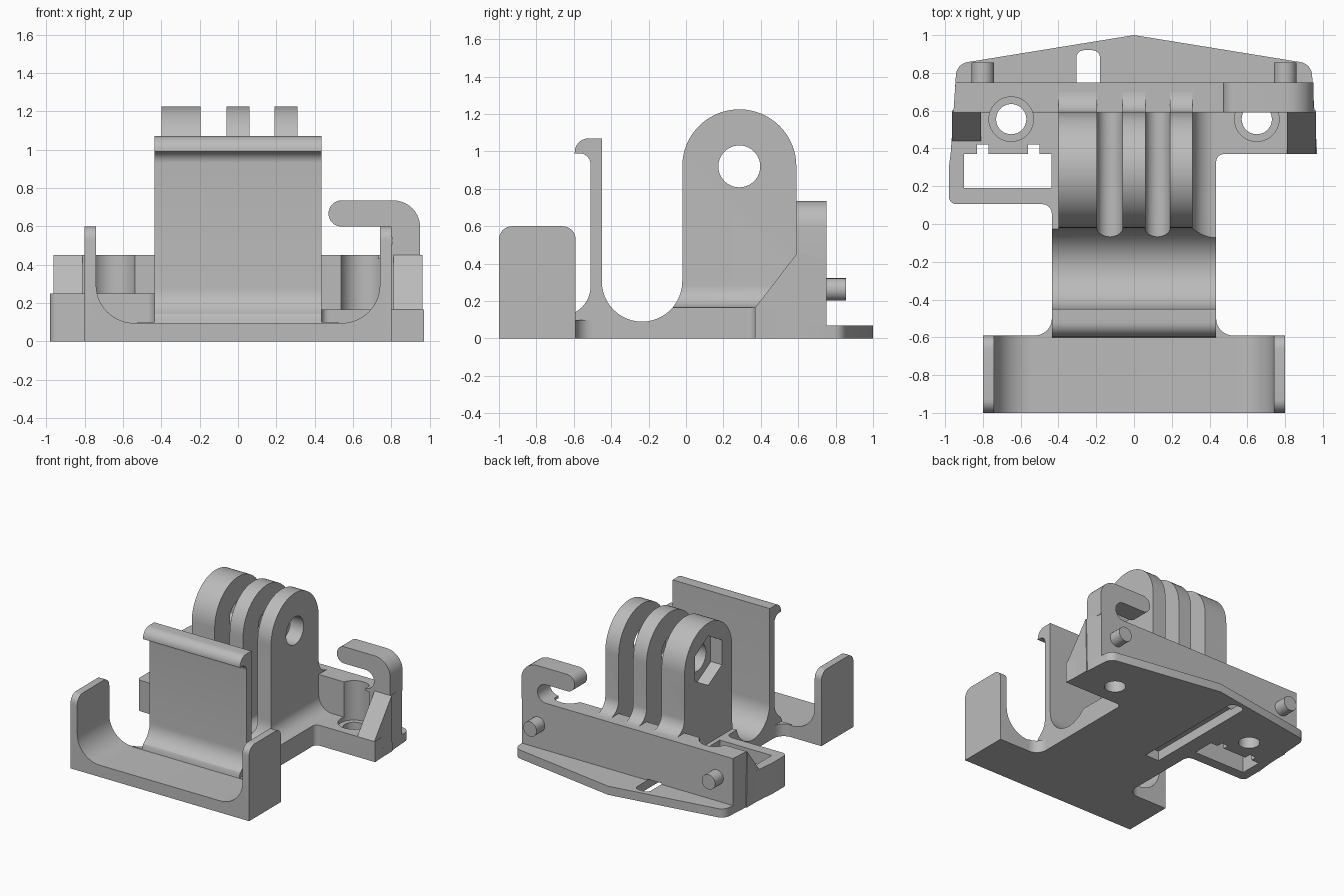
import bpy, bmesh, math
from mathutils import Vector

if "Cube" in bpy.data.objects:
    bpy.data.objects.remove(bpy.data.objects["Cube"], do_unlink=True)

grey = bpy.data.materials.new("plain grey")
grey.use_nodes = True
COLOUR = (0.5, 0.5, 0.5, 1)
grey.diffuse_color = COLOUR
grey.node_tree.nodes["Principled BSDF"].inputs["Base Color"].default_value = COLOUR

PLACE = {"x": lambda p, t: (t, p[0], p[1]),
         "y": lambda p, t: (p[0], t, p[1]),
         "z": lambda p, t: (p[0], p[1], t)}


def arc(cu, cv, r, a0, a1, n=10):
    angles = [math.radians(a0 + (a1 - a0) * i / n) for i in range(n + 1)]
    return [(cu + r * math.cos(a), cv + r * math.sin(a)) for a in angles]


def rect(u0, u1, v0, v1):
    return [(u0, v0), (u1, v0), (u1, v1), (u0, v1)]


def circle(u, v, r, n=40):
    return arc(u, v, r, 0, 360, n)[:-1]


def prism(name, pts, axis, lo, hi):
    """Extrude a flat outline along an axis."""
    bm = bmesh.new()
    ends = [[bm.verts.new(PLACE[axis](p, t)) for p in pts] for t in (lo, hi)]
    for ring in ends:
        bm.faces.new(ring)
    n = len(pts)
    for i in range(n):
        j = (i + 1) % n
        bm.faces.new((ends[0][i], ends[0][j], ends[1][j], ends[1][i]))
    bmesh.ops.recalc_face_normals(bm, faces=bm.faces)
    mesh = bpy.data.meshes.new(name)
    bm.to_mesh(mesh)
    bm.free()
    mesh.materials.append(grey)
    ob = bpy.data.objects.new(name, mesh)
    bpy.context.collection.objects.link(ob)
    return ob


def touches(a, b):
    def bounds(o):
        cs = [Vector(c) for c in o.bound_box]
        return [(min(c[i] for c in cs), max(c[i] for c in cs)) for i in range(3)]
    return all(p[0] < q[1] and q[0] < p[1] for p, q in zip(bounds(a), bounds(b)))


def cut(targets, cutters):
    bpy.context.view_layer.update()
    for c in cutters:
        c.hide_render = True
        for ob in targets:
            if touches(ob, c):
                mod = ob.modifiers.new("cut", "BOOLEAN")
                mod.operation, mod.solver, mod.object = "DIFFERENCE", "EXACT", c
                bpy.context.view_layer.objects.active = ob
                bpy.ops.object.modifier_apply(modifier=mod.name)
    for c in cutters:
        bpy.data.objects.remove(c, do_unlink=True)


# Central body: clip wall, round saddle and finger block in one side profile
profile = ([(-0.6, 0), (-0.6, 0.12)] + arc(-0.67, 0.28, 0.16, -60, 0)
           + arc(-0.57, 0.93, 0.06, 0, 90) + [(-0.595, 0.99)]
           + arc(-0.52, 0.995, 0.075, 180, 90) + [(-0.45, 1.07)]
           + arc(-0.235, 0.305, 0.215, 180, 360, 24)
           + arc(0.285, 0.92, 0.305, 180, 0, 32)
           + arc(0.70, 0.56, 0.11, 180, 270) + [(0.70, 0)])
body = prism("central_body", profile, "x", -0.435, 0.435)

# Slots between the fingers and steps beside them
cutters = []
for x0, x1 in ((-0.195, -0.06), (0.06, 0.19)):
    r = (x1 - x0) / 2
    pts = arc(x0 + r, 0.17 + r, r, 180, 360, 14) + [(x1, 1.4), (x0, 1.4)]
    cutters.append(prism("finger_slot", pts, "y", -0.3, 0.59))
cutters.append(prism("left_step", rect(-0.5, -0.4, 0.25, 1.4), "y", -0.3, 0.59))
fillet = arc(0.43, 0.285, 0.12, 180, 270) + [(0.5, 0.165), (0.5, 1.4), (0.31, 1.4)]
cutters.append(prism("right_step", fillet, "y", -0.3, 0.59))
for x0, x1 in ((-0.5, -0.4), (-0.195, -0.06), (0.06, 0.19), (0.31, 0.5)):
    cutters.append(prism("rear_relief", rect(x0, x1, 0.45, 1.4), "y", 0.55, 0.72))

# Bolt hole and hexagonal nut pocket
cutters.append(prism("bolt_hole", circle(0.285, 0.92, 0.112), "x", -0.6, 0.6))
cutters.append(prism("nut_pocket", arc(0.285, 0.92, 0.2, 30, 330, 5), "x", -0.6, -0.3))
cut([body], cutters)

# Front cradle with rounded cheek tops
cradle = prism("front_cradle", [(-0.8, 0), (0.8, 0), (0.8, 0.6), (0.74, 0.6)]
               + arc(0.54, 0.295, 0.2, 0, -90, 14) + arc(-0.54, 0.295, 0.2, 270, 180, 14)
               + [(-0.74, 0.6), (-0.8, 0.6)], "y", -1, -0.59)
bm = bmesh.new()
bm.from_mesh(cradle.data)
tops = [e for e in bm.edges if all(v.co.z > 0.59 for v in e.verts)
        and abs(e.verts[0].co.y - e.verts[1].co.y) < 0.01]
bmesh.ops.bevel(bm, geom=tops, offset=0.07, segments=8, profile=0.5, affect="EDGES")
bm.to_mesh(cradle.data)
bm.free()

# Corner fillets between cradle and body
for side, s in (("left", 1), ("right", -1)):
    pts = [(s * 0.42, -0.6)] + [(s * u, v) for u, v in arc(0.525, -0.5, 0.09, 180, 270)] \
        + [(s * 0.525, -0.6)]
    prism(side + "_corner_fillet", pts, "z", 0, 0.1)

# Rear flange, decks and back plate
right_rim = [(0.97, 0.37)] + arc(0.87, 0.785, 0.073, 5, 82, 8)
left_rim = [(-u, v) for u, v in reversed(right_rim)]
flange = prism("rear_flange", right_rim + [(0, 1)] + left_rim, "z", 0, 0.07)
left_side_deck = prism("plain_deck", [(0.4, 0.33)] + [(0.435, 0.33)]
                       + arc(0.475, 0.33, 0.04, 180, 90, 6)
                       + [(0.97, 0.37), (0.945, 0.75), (0.4, 0.75)], "z", 0, 0.165)
tab_deck = prism("tab_deck", [(-0.4, 0.75), (-0.945, 0.75), (-0.97, 0.38), (-0.98, 0.3)]
                 + arc(-0.94, 0.145, 0.04, 180, 270, 6)
                 + arc(-0.485, 0.055, 0.05, 90, 0, 6) + [(-0.4, 0.055)], "z", 0, 0.25)
back_plate = prism("back_plate", [(-0.956, 0.59), (0.956, 0.59), (0.945, 0.75), (-0.945, 0.75)],
                   "z", 0, 0.45)

# Sloped gussets at both ends
prism("plain_gusset", [(0.37, 0), (0.37, 0.165), (0.59, 0.45), (0.6, 0)], "x", 0.81, 0.963)
prism("tab_gusset", [(0.44, 0), (0.44, 0.25), (0.59, 0.45), (0.6, 0)], "x", -0.963, -0.81)

# Screw holes, tab window and the groove underneath
cutters = []
for x in (-0.65, 0.65):
    cutters.append(prism("screw_hole", circle(x, 0.555, 0.08), "z", -0.1, 0.3))
    cutters.append(prism("counterbore", circle(x, 0.555, 0.118), "z", 0.13, 0.5))
window = [(-0.9, 0.19), (-0.436, 0.19), (-0.436, 0.37), (-0.5, 0.37), (-0.5, 0.42),
          (-0.56, 0.42), (-0.56, 0.37), (-0.77, 0.37), (-0.77, 0.42), (-0.83, 0.42),
          (-0.83, 0.37), (-0.9, 0.37)]
cutters.append(prism("tab_window", window, "z", -0.1, 0.4))
groove = ([(-0.305, -0.08), (-0.18, -0.08)] + arc(-0.22, 0.88, 0.04, 0, 90, 6)
          + arc(-0.265, 0.88, 0.04, 90, 180, 6))
cutters.append(prism("groove", groove, "z", -0.1, 0.08))
cut([body, flange, left_side_deck, tab_deck, back_plate], cutters)

# Cable hook above one end of the back plate
hook = ([(0.73, 0.43)] + arc(0.73, 0.525, 0.075, -90, 90, 16)
        + arc(0.54, 0.667, 0.068, 270, 90, 16) + arc(0.81, 0.595, 0.14, 90, 0)
        + [(0.95, 0.43)])
prism("cable_hook", hook, "y", 0.59, 0.75)

# Rear locating pins
for side, x in (("left", 0.8), ("right", -0.8)):
    prism(side + "_pin", circle(x, 0.262, 0.06, 28), "y", 0.7, 0.855)

# Smooth curved faces while keeping sharp edges
for ob in bpy.context.scene.objects:
    ob.select_set(ob.type == "MESH")
bpy.context.view_layer.objects.active = body
bpy.ops.object.shade_smooth_by_angle(angle=math.radians(30))
